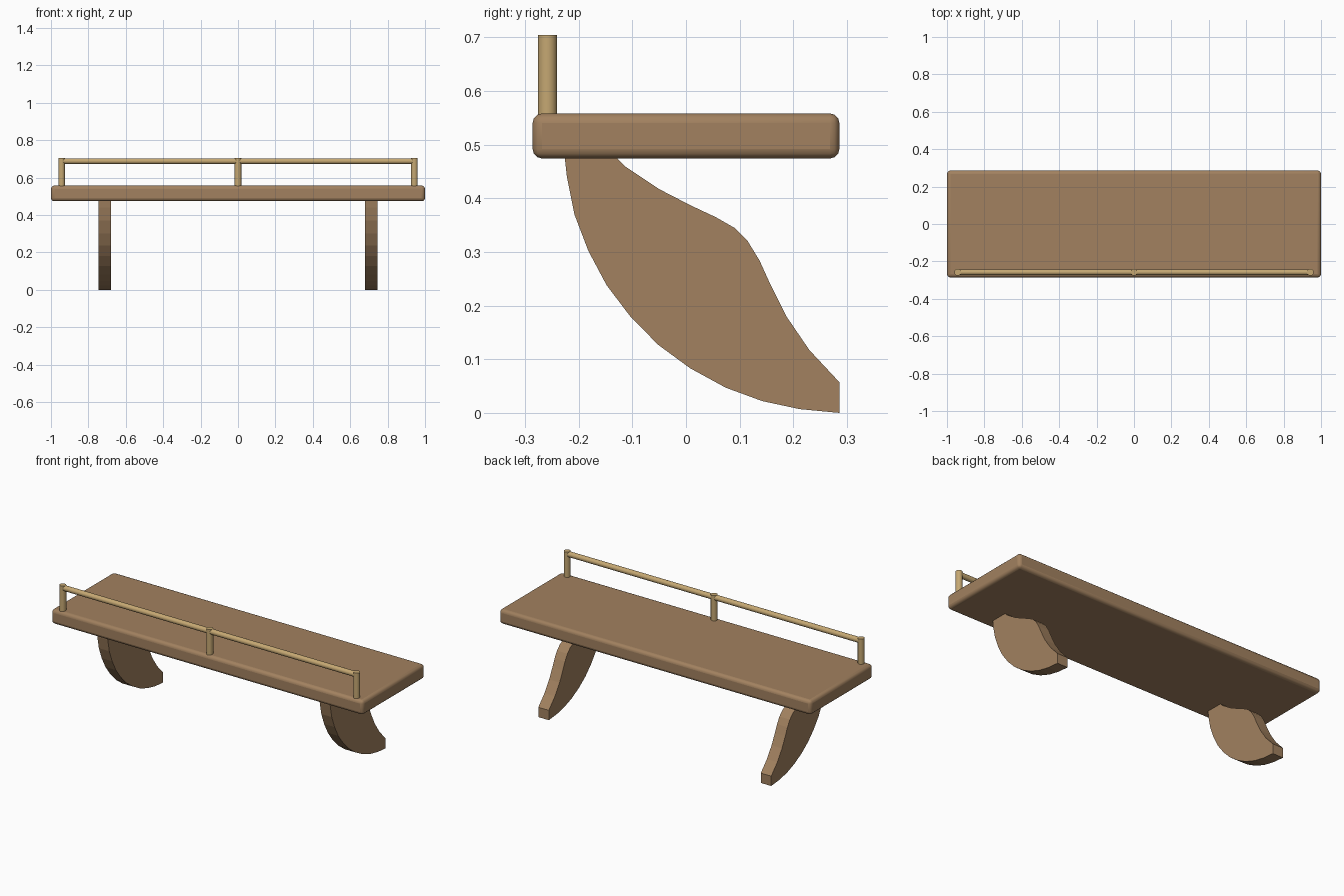
import bpy, bmesh, math

if "Cube" in bpy.data.objects:
    bpy.data.objects.remove(bpy.data.objects["Cube"])


def material(name, rgb):
    m = bpy.data.materials.new(name)
    m.diffuse_color = (*rgb, 1)
    m.use_nodes = True
    m.node_tree.nodes["Principled BSDF"].inputs["Base Color"].default_value = m.diffuse_color
    return m


WOOD = material("warm wood", (0.36, 0.22, 0.115))
BRASS = material("pale brass", (0.56, 0.39, 0.17))


def smooth(ob, degrees=40):
    bpy.ops.object.select_all(action='DESELECT')
    ob.select_set(True)
    bpy.context.view_layer.objects.active = ob
    bpy.ops.object.shade_smooth_by_angle(angle=math.radians(degrees))


def rod(name, loc, radius, length, along_x=False):
    rot = (0, math.pi / 2, 0) if along_x else (0, 0, 0)
    bpy.ops.mesh.primitive_cylinder_add(vertices=24, radius=radius, depth=length,
                                        location=loc, rotation=rot)
    ob = bpy.context.object
    ob.name = name
    ob.data.materials.append(BRASS)
    smooth(ob)


def bracket(name, x0, x1, profile):
    bm = bmesh.new()
    face = bm.faces.new([bm.verts.new((x0, y, z)) for y, z in profile])
    ext = bmesh.ops.extrude_face_region(bm, geom=[face])
    moved = [v for v in ext["geom"] if isinstance(v, bmesh.types.BMVert)]
    bmesh.ops.translate(bm, verts=moved, vec=(x1 - x0, 0, 0))
    bmesh.ops.recalc_face_normals(bm, faces=bm.faces)
    me = bpy.data.meshes.new(name)
    bm.to_mesh(me)
    bm.free()
    me.materials.append(WOOD)
    bpy.context.collection.objects.link(bpy.data.objects.new(name, me))


# Shelf board with rounded edges
bpy.ops.mesh.primitive_cube_add(size=1, location=(0, 0, 0.516))
board = bpy.context.object
board.name = "shelf_board"
board.scale = (2.0, 0.572, 0.084)
bpy.ops.object.transform_apply(location=False, rotation=False, scale=True)
board.data.materials.append(WOOD)
bevel = board.modifiers.new("rounded edges", 'BEVEL')
bevel.width, bevel.segments = 0.018, 3
smooth(board)

# Curved support brackets: outer sweep, cut toe, then inner S-curve
PROFILE = [(-0.226, 0.476), (-0.222, 0.44), (-0.208, 0.37), (-0.182, 0.302),
           (-0.148, 0.238), (-0.104, 0.18), (-0.052, 0.127), (0.008, 0.083),
           (0.074, 0.047), (0.142, 0.022), (0.212, 0.007), (0.286, 0.0),
           (0.286, 0.057), (0.23, 0.117), (0.187, 0.18), (0.157, 0.24),
           (0.137, 0.284), (0.115, 0.32), (0.09, 0.345), (0.055, 0.365),
           (0.008, 0.387), (-0.05, 0.417), (-0.113, 0.459), (-0.13, 0.476)]
for side, sx in (("left", -1), ("right", 1)):
    bracket(side + "_bracket", sx * 0.68, sx * 0.747, PROFILE)

# Guard rail on three posts
RAIL_Y = -0.258
for side, x in (("left", -0.943), ("middle", 0), ("right", 0.943)):
    rod(side + "_post", (x, RAIL_Y, 0.63), 0.018, 0.148)
rod("guard_rail", (0, RAIL_Y, 0.688), 0.0155, 1.886, along_x=True)
